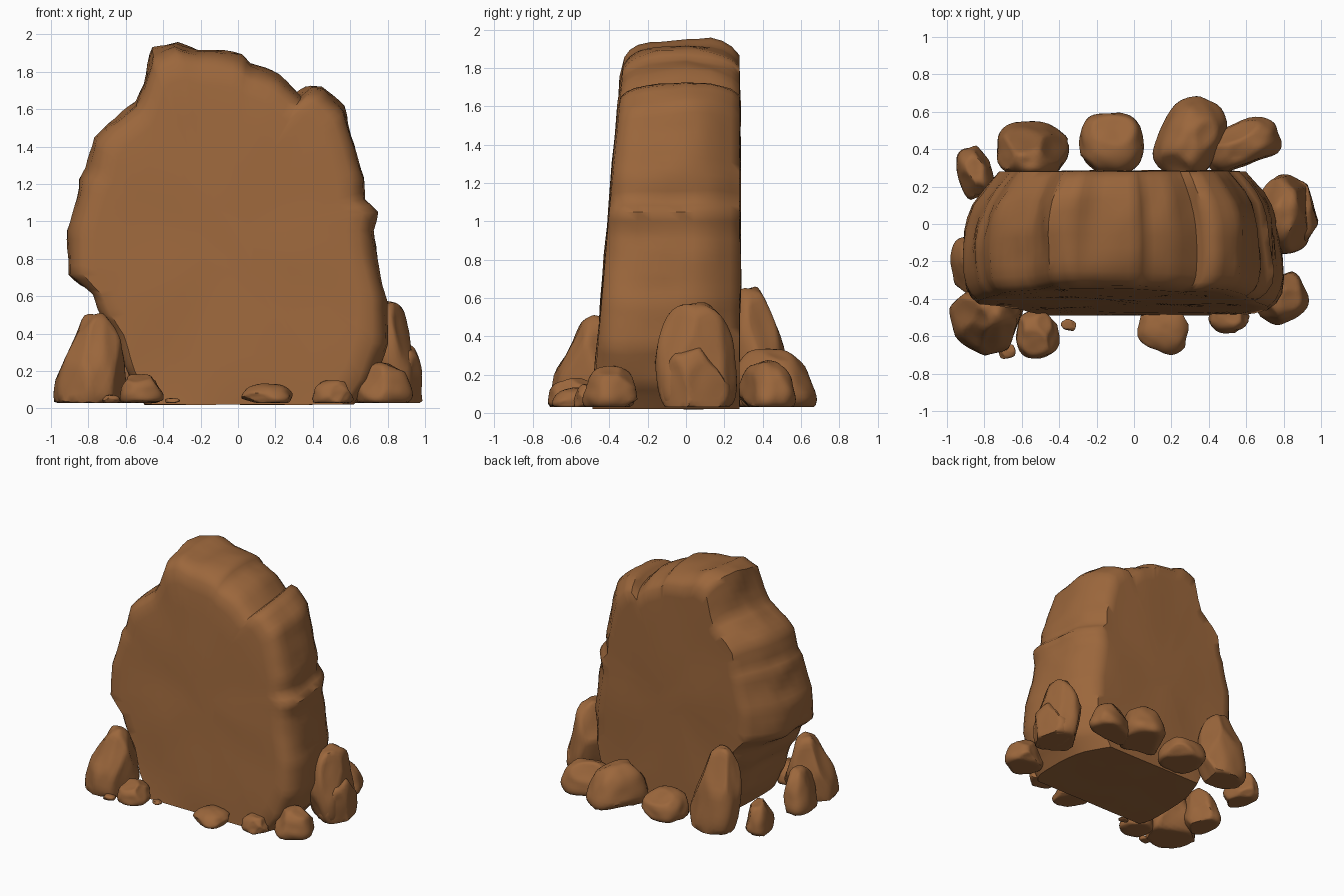
import bpy, bmesh, math, random
from mathutils import Vector, Matrix, noise

random.seed(7)

if "Cube" in bpy.data.objects:
    bpy.data.objects.remove(bpy.data.objects["Cube"])

# Single earthy colour
brown = bpy.data.materials.new("brown_rock")
brown.use_nodes = True
tone = (0.33, 0.135, 0.045, 1)
brown.diffuse_color = tone
shader = brown.node_tree.nodes["Principled BSDF"]
shader.inputs["Base Color"].default_value = tone
shader.inputs["Roughness"].default_value = 0.9


def finish(name, bm, angle):
    bmesh.ops.recalc_face_normals(bm, faces=bm.faces[:])
    mesh = bpy.data.meshes.new(name)
    bm.to_mesh(mesh)
    bm.free()
    mesh.materials.append(brown)
    obj = bpy.data.objects.new(name, mesh)
    bpy.context.collection.objects.link(obj)
    bpy.ops.object.select_all(action='DESELECT')
    obj.select_set(True)
    bpy.context.view_layer.objects.active = obj
    bpy.ops.object.shade_smooth_by_angle(angle=math.radians(angle))


# Standing slab: ragged outline seen from the front
OUTLINE = [
    (-.5, .02), (-.6, .2), (-.66, .4), (-.73, .5), (-.78, .61), (-.9, .72),
    (-.91, .95), (-.87, 1.08), (-.83, 1.22), (-.79, 1.28), (-.76, 1.45),
    (-.69, 1.53), (-.55, 1.64), (-.51, 1.74), (-.46, 1.93), (-.34, 1.97),
    (-.22, 1.92), (.02, 1.9), (.07, 1.85), (.22, 1.79), (.34, 1.69),
    (.4, 1.74), (.46, 1.73), (.57, 1.61), (.63, 1.42), (.67, 1.24),
    (.67, 1.12), (.74, 1.05), (.72, .95), (.74, .78), (.79, .58),
    (.79, .35), (.72, .15), (.62, .02)]


def resample(points, step):
    out = []
    for a, b in zip(points, points[1:] + points[:1]):
        a, b = Vector(a), Vector(b)
        n = max(1, round((b - a).length / step))
        out += [a.lerp(b, i / n) for i in range(n)]
    return out


# Depth stations: depth fraction, sideways shrink, top drop
STATIONS = [(0, .91, .11), (.05, .96, .07), (.12, .99, .045), (.22, 1, .03),
            (.33, 1, .02), (.44, 1, .01), (.55, .99, 0), (.65, .97, 0),
            (.75, .94, 0), (.85, .88, .02), (.93, .83, .05), (1, .78, .1)]
MID_X = -.07


def make_slab():
    bm = bmesh.new()
    profile = resample(OUTLINE, .045)
    rings = []
    for t, shrink, drop in STATIONS:
        ring = []
        for p in profile:
            high = max(0, p.y - 1) / .95
            front = -.49 + .085 * p.y
            x = MID_X + (p.x - MID_X) * shrink
            z = p.y - drop * high
            y = front + (.28 - front) * t
            # Lumpy edges, calmer on the flat faces and the base
            edge = math.sin(math.pi * (.12 + .76 * t)) * min(1, p.y * 4)
            q = Vector((x * 3.2, y * 3.2, z * 3.2))
            lump = noise.noise(q) * .035 + noise.noise(q * 2.6) * .014
            out = Vector((p.x - MID_X, p.y - .95)).normalized()
            x += out.x * lump * edge
            z = max(.01, z + out.y * lump * edge)
            ring.append(bm.verts.new((x, y, min(z, 1.965))))
        rings.append(ring)

    # Nearly flat front and back made from shrinking rings
    def cap(ring, bulge):
        centre = Vector((MID_X, 0, .9))
        loops = [ring]
        for k in (.9, .7, .45, .2):
            loop = []
            for v in ring:
                c = centre + (v.co - centre) * k
                plane = -.49 + .085 * c.z if bulge < 0 else .28
                c.y = plane + bulge * (1 - k) + .012 * noise.noise(c * 2.5)
                loop.append(bm.verts.new(c))
            loops.append(loop)
        bm.faces.new(loops[-1])
        return loops

    front, back = cap(rings[0], -.008), cap(rings[-1], .004)
    loops = front[::-1] + rings[1:-1] + back
    n = len(profile)
    for a, b in zip(loops, loops[1:]):
        for i in range(n):
            j = (i + 1) % n
            bm.faces.new((a[i], a[j], b[j], b[i]))
    finish("standing_slab", bm, 50)


# Chipped stone: a boxy ball with random planes shaved off
def make_stone(name, x, y, wide, deep, tall, spin=0, taper=0, lean=(0, 0),
               chips=9):
    planes = []
    for i in range(chips):
        d = Vector((random.gauss(0, 1), random.gauss(0, 1), random.gauss(0, .7)))
        planes.append((d.normalized(), random.uniform(.84, 1)))
    bm = bmesh.new()
    bmesh.ops.create_icosphere(bm, subdivisions=4, radius=1)
    shift = Vector((random.uniform(0, 50), random.uniform(0, 50), 0))
    turn = Matrix.Rotation(math.radians(spin), 3, 'Z')
    for v in bm.verts:
        c = v.co.copy()
        c /= sum(abs(k) ** 2.8 for k in c) ** (1 / 2.8)
        for d, limit in planes:
            c -= d * max(0, c.dot(d) - limit)
        c *= 1 + .06 * noise.noise(c * 1.8 + shift)
        c.z = max(c.z, -.75)
        up = (c.z + .75) / 1.72
        slim = 1 - taper * up
        p = turn @ Vector((c.x * wide / 2 * slim, c.y * deep / 2 * slim, 0))
        v.co = (x + p.x + lean[0] * up, y + p.y + lean[1] * up,
                .03 + up * (tall - .03))
    finish(name, bm, 45)


make_slab()

# Boulders at the ends
make_stone("right_front_boulder", -.79, -.5, .44, .46, .5, 15, .5, (.03, .03), 14)
make_stone("right_side_boulder", -.87, -.24, .24, .38, .34, 8, .4, (.03, 0))
make_stone("left_side_boulder", .8, .05, .32, .46, .56, 0, .22, (0, 0))
make_stone("left_outer_boulder", .87, .05, .26, .4, .36, 10, .35)
make_stone("left_front_stone", .78, -.39, .31, .3, .24, 25, .3)

# Stones along the front
make_stone("front_left_stone", .51, -.5, .24, .19, .15, -10, .3)
make_stone("front_middle_stone", .16, -.56, .31, .29, .13, -15, .35)
make_stone("front_right_stone", -.52, -.59, .25, .28, .18, 15, .25)
make_stone("front_pebble", -.35, -.54, .08, .06, .055, -20)
make_stone("corner_pebble", -.68, -.68, .09, .08, .07, 20)

# Stones along the back
make_stone("back_leaning_stone", -.53, .42, .42, .3, .64, -8, .3, (-.04, -.08), 6)
make_stone("back_corner_stone", -.85, .27, .2, .32, .27, 15, .3)
make_stone("back_middle_stone", -.12, .43, .37, .36, .22, 0, .25, (0, 0), 4)
make_stone("back_large_stone", .3, .46, .37, .5, .33, -28, .35, (0, -.03), 4)
make_stone("back_left_stone", .58, .42, .46, .28, .27, 22, .35, (0, 0), 4)
